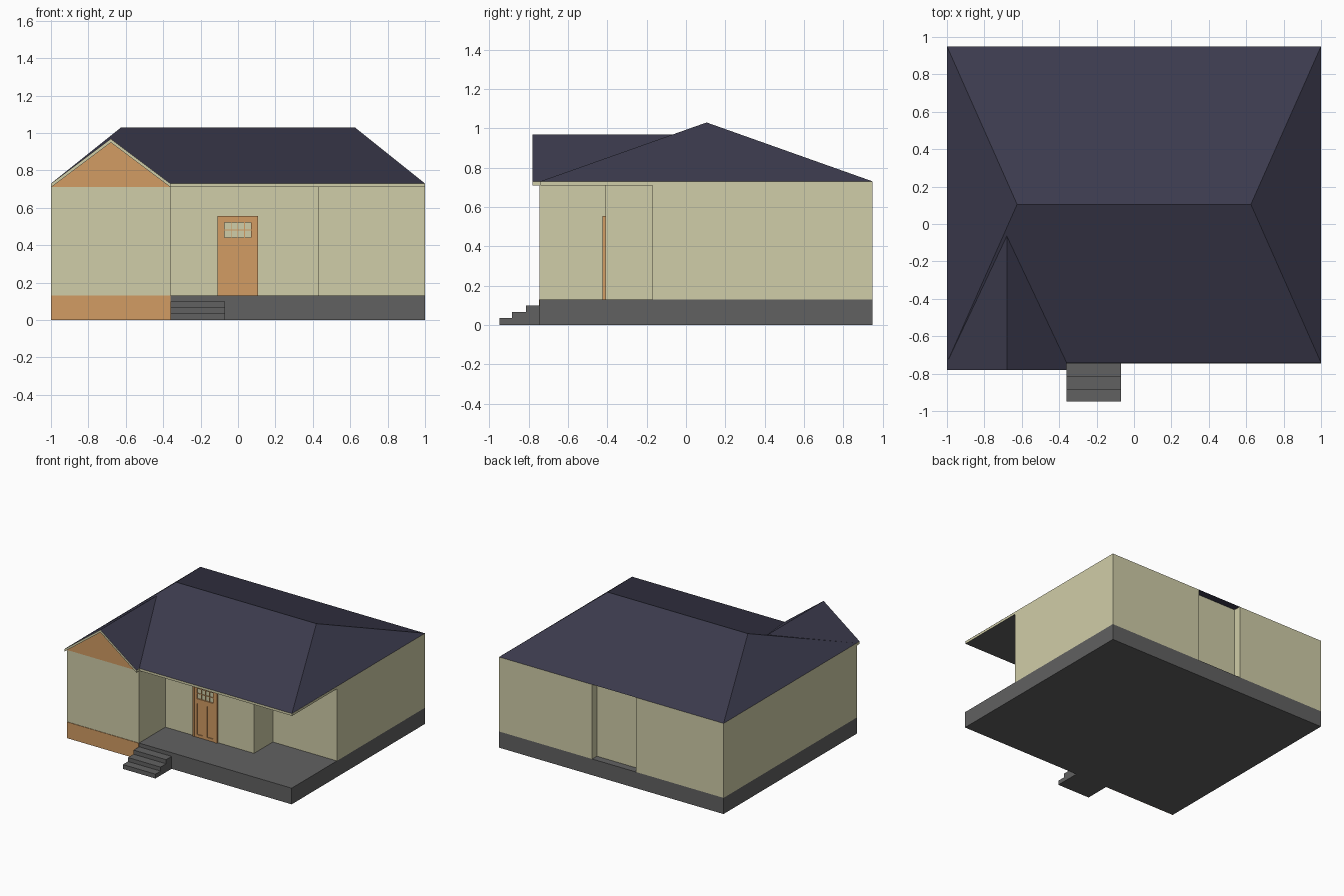
import bpy, bmesh

if "Cube" in bpy.data.objects:
    bpy.data.objects.remove(bpy.data.objects["Cube"])


def material(name, srgb):
    m = bpy.data.materials.new(name)
    lin = [((c / 255 + 0.055) / 1.055) ** 2.4 for c in srgb]
    m.diffuse_color = (*lin, 1)
    m.use_nodes = True
    m.node_tree.nodes["Principled BSDF"].inputs["Base Color"].default_value = m.diffuse_color
    return m


CREAM = material("cream siding", (208, 205, 168))
WOOD = material("orange wood", (210, 156, 99))
GREY = material("grey concrete", (97, 97, 97))
ROOF = material("dark blue roof", (60, 59, 78))


def mesh(name, verts, faces, *mats):
    me = bpy.data.meshes.new(name)
    me.from_pydata(verts, [], faces)
    bm = bmesh.new()
    bm.from_mesh(me)
    bmesh.ops.recalc_face_normals(bm, faces=bm.faces)
    bm.to_mesh(me)
    bm.free()
    for m in mats:
        me.materials.append(m)
    ob = bpy.data.objects.new(name, me)
    bpy.context.collection.objects.link(ob)
    return ob


def extrude(name, outline, offset, *mats, caps=True):
    """Sweep a closed 3D outline along an offset vector."""
    n = len(outline)
    verts = list(outline) + [tuple(a + b for a, b in zip(p, offset)) for p in outline]
    faces = [(i, (i + 1) % n, n + (i + 1) % n, n + i) for i in range(n)]
    if caps:
        faces += [tuple(range(n)), tuple(range(n, 2 * n))]
    return mesh(name, verts, faces, *mats)


def box(name, x, y, z, *mats):
    outline = [(x[0], y[0], z[0]), (x[1], y[0], z[0]), (x[1], y[1], z[0]), (x[0], y[1], z[0])]
    return extrude(name, outline, (0, 0, z[1] - z[0]), *mats)


FLOOR, SOFFIT, EAVE = 0.13, 0.71, 0.73
FRONT, BACK = -0.745, 0.95
WING = -0.36                      # right side of the front wing

# Foundation with the wood-coloured facing under the wing
box("foundation", (-1, 1), (FRONT, BACK), (0, FLOOR), GREY)
box("wing_plinth_facing", (-1, WING), (FRONT - 0.004, FRONT), (0, FLOOR), WOOD)

# Entry steps as one stair profile swept sideways
stairs = [(-0.95, 0), (-0.95, 0.035), (-0.885, 0.035), (-0.885, 0.067),
          (-0.815, 0.067), (-0.815, 0.1), (FRONT, 0.1), (FRONT, 0)]
extrude("entry_steps", [(WING, y, z) for y, z in stairs], (0.29, 0, 0), GREY)

# Walls: floor plan with stepped porch and a shallow niche at the back
plan = [(-1, FRONT), (WING, FRONT), (WING, -0.41), (0.43, -0.41), (0.43, -0.17), (1, -0.17),
        (1, BACK), (0.17, BACK), (0.17, 0.89), (-0.22, 0.89), (-0.22, BACK), (-1, BACK)]
extrude("walls", [(x, y, FLOOR) for x, y in plan], (0, 0, EAVE - FLOOR), CREAM, caps=False)

# Porch ceiling: cream fascia, grey underside
ceiling = [(WING, FRONT + 0.005), (1, FRONT + 0.005), (1, -0.17), (0.43, -0.17),
           (0.43, -0.40), (WING, -0.40)]
porch = extrude("porch_ceiling", [(x, y, SOFFIT) for x, y in ceiling],
                (0, 0, EAVE - SOFFIT - 0.001), CREAM, GREY)
for p in porch.data.polygons:
    p.material_index = 1 if p.normal.z < -0.5 else 0

# Hipped main roof
mesh("main_roof",
     [(-1, -0.742, EAVE), (1, -0.742, EAVE), (1, BACK, EAVE), (-1, BACK, EAVE),
      (-0.625, 0.105, 1.03), (0.625, 0.105, 1.03)],
     [(0, 1, 5, 4), (1, 2, 5), (2, 3, 4, 5), (3, 0, 4), (0, 1, 2, 3)], ROOF)

# Gable roof over the wing, dying into the main roof
RIDGE, PEAK, TIP = -0.68, 0.97, -0.78
mesh("gable_roof",
     [(-1, TIP, EAVE), (WING, TIP, EAVE), (RIDGE, TIP, PEAK),
      (-1, -0.742, EAVE), (WING, -0.742, EAVE), (RIDGE, -0.06, PEAK)],
     [(0, 2, 5, 3), (1, 4, 5, 2)], ROOF)

# Cream barge boards below the overhang, wood infill behind them
barge = [(-1, EAVE), (RIDGE, PEAK), (WING, EAVE), (WING, SOFFIT), (RIDGE, PEAK - 0.02), (-1, SOFFIT)]
extrude("barge_boards", [(x, TIP, z - 0.001) for x, z in barge], (0, FRONT - TIP, 0), CREAM)
infill = [(-1, SOFFIT), (WING, SOFFIT), (RIDGE, PEAK - 0.02)]
extrude("gable_infill", [(x, FRONT - 0.004, z) for x, z in infill], (0, 0.004, 0), WOOD)

# Door casing
WALL = -0.41
box("door_casing_top", (-0.11, 0.108), (WALL - 0.014, WALL), (0.54, 0.555), WOOD)
for side, x in (("left", -0.11), ("right", 0.093)):
    box("door_casing_" + side, (x, x + 0.015), (WALL - 0.014, WALL), (FLOOR, 0.54), WOOD)

# Door leaf: stiles and rails in front of recessed panels
leaf = (WALL - 0.01, WALL)
for i, x in enumerate(((-0.095, -0.072), (0.07, 0.093))):
    box(f"door_stile_{i}", x, leaf, (FLOOR, 0.54), WOOD)
for i, z in enumerate(((FLOOR, 0.152), (0.402, 0.44), (0.522, 0.54))):
    box(f"door_rail_{i}", (-0.072, 0.07), leaf, z, WOOD)
box("door_middle_stile", (-0.021, 0.019), leaf, (0.152, 0.402), WOOD)
box("door_panels", (-0.072, 0.07), (WALL - 0.003, WALL), (0.152, 0.402), WOOD)

# Door window bars in front of the pale opening
for i in range(1, 4):
    x = -0.072 + i * 0.0355
    box(f"window_bar_{i}", (x - 0.002, x + 0.002), (WALL - 0.007, WALL), (0.44, 0.522), WOOD)
box("window_cross_bar", (-0.072, 0.07), (WALL - 0.007, WALL), (0.479, 0.483), WOOD)
